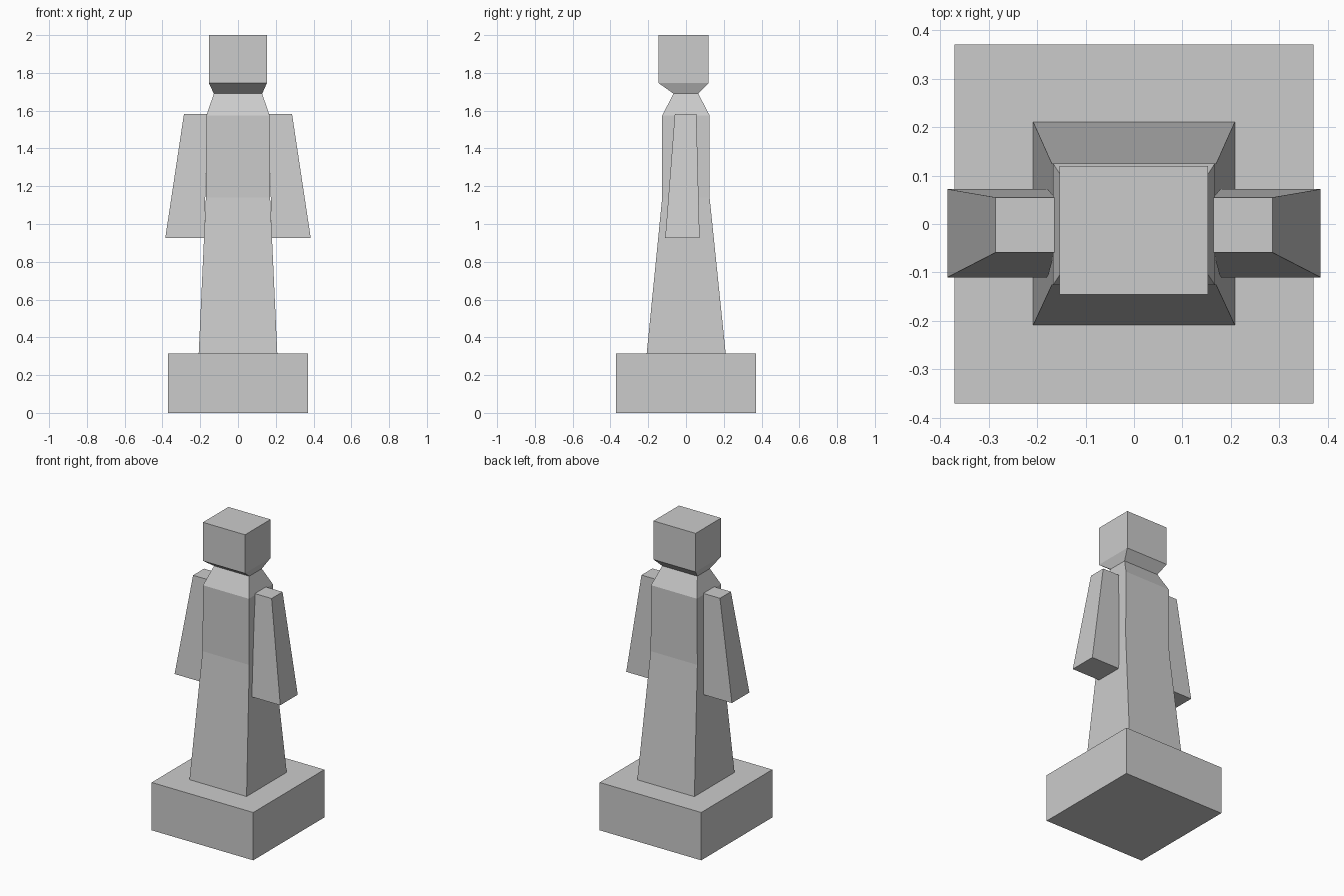
import bpy
import bmesh

if "Cube" in bpy.data.objects:
    bpy.data.objects.remove(bpy.data.objects["Cube"])


def loft(name, sections):
    """Stack rectangles (z, x0, x1, y0, y1) into one closed flat-faced solid."""
    bm = bmesh.new()
    rings = [[bm.verts.new(p) for p in ((x0, y0, z), (x1, y0, z), (x1, y1, z), (x0, y1, z))]
             for z, x0, x1, y0, y1 in sections]
    for low, high in zip(rings, rings[1:]):
        for i in range(4):
            j = (i + 1) % 4
            bm.faces.new((low[i], low[j], high[j], high[i]))
    bm.faces.new(rings[0][::-1])
    bm.faces.new(rings[-1])
    bmesh.ops.recalc_face_normals(bm, faces=bm.faces)
    mesh = bpy.data.meshes.new(name)
    bm.to_mesh(mesh)
    bm.free()
    obj = bpy.data.objects.new(name, mesh)
    bpy.context.collection.objects.link(obj)
    return obj


# Square plinth
loft("plinth", [(0, -0.37, 0.37, -0.37, 0.37),
                (0.315, -0.37, 0.37, -0.37, 0.37)])

# Robe, shoulders, neck and head in one continuous column
loft("robed_figure", [(0.315, -0.208, 0.208, -0.208, 0.21),
                      (1.14, -0.17, 0.17, -0.126, 0.125),
                      (1.575, -0.167, 0.167, -0.126, 0.125),
                      (1.69, -0.128, 0.128, -0.066, 0.065),
                      (1.746, -0.154, 0.153, -0.145, 0.12),
                      (2.0, -0.154, 0.153, -0.145, 0.12)])

# Hanging sleeves, mirrored to the other side
arm = loft("arms", [(0.926, 0.178, 0.385, -0.11, 0.072),
                    (1.583, 0.164, 0.286, -0.059, 0.055)])
mirror = arm.modifiers.new("Mirror", 'MIRROR')
mirror.use_axis[0] = True
